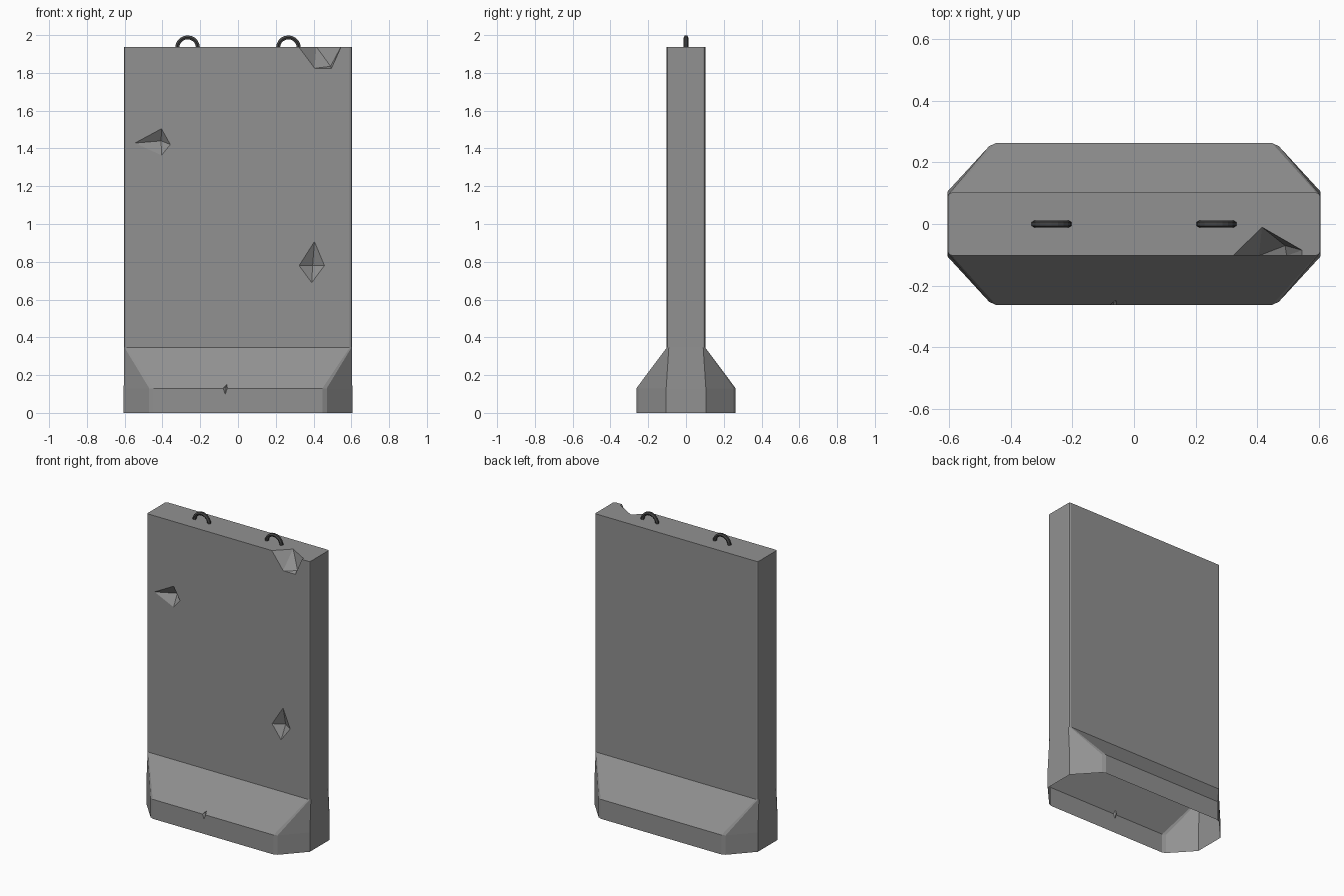
import bpy, bmesh, math

if "Cube" in bpy.data.objects:
    bpy.data.objects.remove(bpy.data.objects["Cube"])


def paint(obj, name, value):
    mat = bpy.data.materials.get(name) or bpy.data.materials.new(name)
    mat.diffuse_color = (value, value, value, 1)
    mat.use_nodes = True
    mat.node_tree.nodes["Principled BSDF"].inputs["Base Color"].default_value = mat.diffuse_color
    obj.data.materials.append(mat)


def make_object(name, bm):
    bmesh.ops.recalc_face_normals(bm, faces=bm.faces[:])
    mesh = bpy.data.meshes.new(name)
    bm.to_mesh(mesh)
    bm.free()
    obj = bpy.data.objects.new(name, mesh)
    bpy.context.collection.objects.link(obj)
    paint(obj, "concrete", 0.285)
    return obj


def ring(bm, corner, z):
    # Mirror one corner's plan points into all four quadrants
    pts = [(x, y) for x, y in corner]
    pts += [(-x, y) for x, y in reversed(corner)]
    pts += [(-x, -y) for x, y in corner]
    pts += [(x, -y) for x, y in reversed(corner)]
    return [bm.verts.new((x, y, z)) for x, y in pts]


def hull_cutter(name, points):
    bm = bmesh.new()
    for p in points:
        bm.verts.new(p)
    bmesh.ops.convex_hull(bm, input=bm.verts[:])
    loose = [v for v in bm.verts if not v.link_faces]
    bmesh.ops.delete(bm, geom=loose, context='VERTS')
    obj = make_object(name, bm)
    obj.hide_render = True
    return obj


# Barrier wall lofted through plan rings, with a flared foot
foot = [(0.605, 0.105), (0.47, 0.252), (0.447, 0.263)]
stem = [(0.603, 0.091), (0.600, 0.098), (0.591, 0.102)]
bm = bmesh.new()
rings = [ring(bm, c, z) for c, z in
         ((foot, 0), (foot, 0.13), (stem, 0.345), (stem, 1.937))]
for a, b in zip(rings, rings[1:]):
    for i in range(len(a)):
        j = (i + 1) % len(a)
        bm.faces.new((a[i], a[j], b[j], b[i]))
bm.faces.new(rings[0])
bm.faces.new(rings[-1])
wall = make_object("barrier_wall", bm)

# Chips in the front face and foot edge
F = -0.103
cutters = [
    hull_cutter("left_chip_cutter", [
        (-0.55, F, 1.428), (-0.405, F, 1.506), (-0.357, F, 1.42),
        (-0.405, F, 1.362), (-0.407, -0.06, 1.44)]),
    hull_cutter("right_chip_cutter", [
        (0.322, F, 0.78), (0.405, F, 0.91), (0.459, F, 0.78),
        (0.39, F, 0.687), (0.395, -0.06, 0.78)]),
    hull_cutter("foot_chip_cutter", [
        (-0.083, -0.268, 0.13), (-0.058, -0.248, 0.155), (-0.054, -0.268, 0.13),
        (-0.068, -0.265, 0.095), (-0.063, -0.245, 0.132), (-0.068, -0.29, 0.135)]),
]

# Broken top corner: points on the top face and on the front face
top = [(0.32, F), (0.415, -0.01), (0.46, -0.043), (0.545, -0.085), (0.545, F)]
pts = [(x, y, 1.938) for x, y in top]
pts += [(x, F, 1.824) for x in (0.405, 0.495)]
pts += [(0.36, F, 1.895), (0.49, -0.07, 1.835)]
cutters.append(hull_cutter("top_chip_cutter", pts))

for c in cutters:
    m = wall.modifiers.new(c.name, 'BOOLEAN')
    m.operation = 'DIFFERENCE'
    m.solver = 'EXACT'
    m.object = c
bpy.context.view_layer.objects.active = wall
for m in wall.modifiers[:]:
    bpy.ops.object.modifier_apply(modifier=m.name)
for c in cutters:
    bpy.data.objects.remove(c)

# Open underside
bm = bmesh.new()
bm.from_mesh(wall.data)
under = [f for f in bm.faces if max(v.co.z for v in f.verts) < 0.001]
bmesh.ops.delete(bm, geom=under, context='FACES_ONLY')
bm.to_mesh(wall.data)
bm.free()

# Lifting loops
for side, name in ((-1, "left_lifting_loop"), (1, "right_lifting_loop")):
    curve = bpy.data.curves.new(name, 'CURVE')
    curve.dimensions = '3D'
    curve.bevel_depth = 0.012
    curve.bevel_resolution = 1
    spline = curve.splines.new('POLY')
    n = 10
    spline.points.add(n)
    for i, p in enumerate(spline.points):
        a = math.pi * i / n
        p.co = (side * 0.267 + 0.055 * math.cos(a), 0, 1.933 + 0.055 * math.sin(a), 1)
    spline.use_smooth = False
    loop = bpy.data.objects.new(name, curve)
    bpy.context.collection.objects.link(loop)
    paint(loop, "dark_steel", 0.06)
